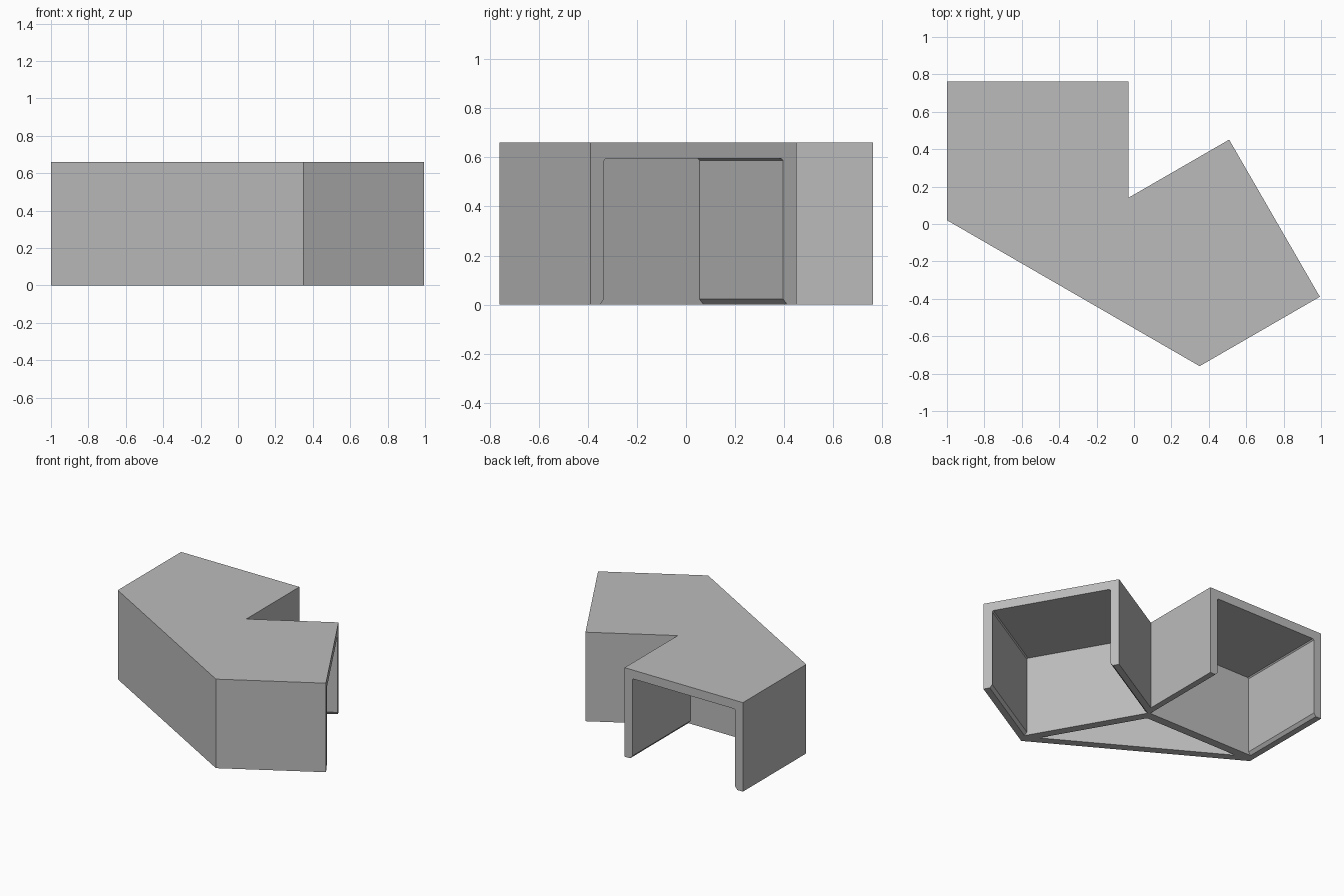
import bpy
import bmesh
from mathutils import Vector

cube = bpy.data.objects.get("Cube")
if cube:
    bpy.data.objects.remove(cube, do_unlink=True)

HEIGHT, ROOF_UNDERSIDE, WALL = 0.66, 0.595, 0.063
NOTCH = Vector((-0.03, 0.14, 0))          # inner corner on the symmetry line
NORMAL = Vector((0.866, -0.5, 0))         # normal of the symmetry plane


def mirrored(p):
    """Reflect a point to the other wing."""
    p = Vector(p)
    return p - 2 * (p - NOTCH).dot(NORMAL) * NORMAL


def prism(name, points, offset):
    """Extrude a closed polygon along an offset vector."""
    bm = bmesh.new()
    face = bm.faces.new([bm.verts.new(p) for p in points])
    new = bmesh.ops.extrude_face_region(bm, geom=[face])["geom"]
    verts = [v for v in new if isinstance(v, bmesh.types.BMVert)]
    bmesh.ops.translate(bm, verts=verts, vec=offset)
    bmesh.ops.recalc_face_normals(bm, faces=bm.faces)
    mesh = bpy.data.meshes.new(name)
    bm.to_mesh(mesh)
    bm.free()
    obj = bpy.data.objects.new(name, mesh)
    bpy.context.collection.objects.link(obj)
    return obj


def carve(target, cutter):
    """Subtract the cutter and throw it away."""
    cutter.hide_render = True
    mod = target.modifiers.new("carve", "BOOLEAN")
    mod.operation, mod.solver, mod.object = "DIFFERENCE", "EXACT", cutter
    bpy.context.view_layer.objects.active = target
    bpy.ops.object.modifier_apply(modifier=mod.name)
    bpy.data.objects.remove(cutter, do_unlink=True)


# Two-winged body
wing = [Vector((-1, 0.02, 0)), Vector((-1, 0.762, 0)), Vector((-0.03, 0.762, 0))]
outline = wing + [NOTCH] + [mirrored(p) for p in reversed(wing)]
shell = prism("angled_shell", outline, (0, 0, HEIGHT))

# Open bay in each wing, with chamfered lower wall edges
left, right = -1 + WALL, NOTCH.x - WALL
back, flare, nick = 0.08, 0.018, 0.008
half = [(-flare, -0.1), (-flare, 0), (0, 0.022),
        (0, ROOF_UNDERSIDE - nick), (nick, ROOF_UNDERSIDE)]
profile = [Vector((left + x, back, z)) for x, z in half]
profile += [Vector((right - x, back, z)) for x, z in reversed(half)]
depth = Vector((0, 0.8, 0))
carve(shell, prism("bay_cutter", profile, depth))
carve(shell, prism("mirrored_bay_cutter", [mirrored(p) for p in profile],
                   mirrored(NOTCH + depth) - NOTCH))

# Triangular hollow between the bays, open underneath
edge = back - WALL
corner = Vector((-1 + 2 * WALL, edge, -0.1))
apex = Vector((NOTCH.x - (NOTCH.y - edge) * 0.577, edge, -0.1))
carve(shell, prism("hollow_cutter", [corner, apex, mirrored(corner)],
                   (0, 0, ROOF_UNDERSIDE + 0.1)))

# Single plain colour
grey = bpy.data.materials.new("plain_grey")
grey.use_nodes = True
colour = (0.5, 0.5, 0.5, 1)
grey.diffuse_color = colour
grey.node_tree.nodes["Principled BSDF"].inputs["Base Color"].default_value = colour
shell.data.materials.clear()
shell.data.materials.append(grey)
for poly in shell.data.polygons:
    poly.material_index = 0
    poly.use_smooth = False
